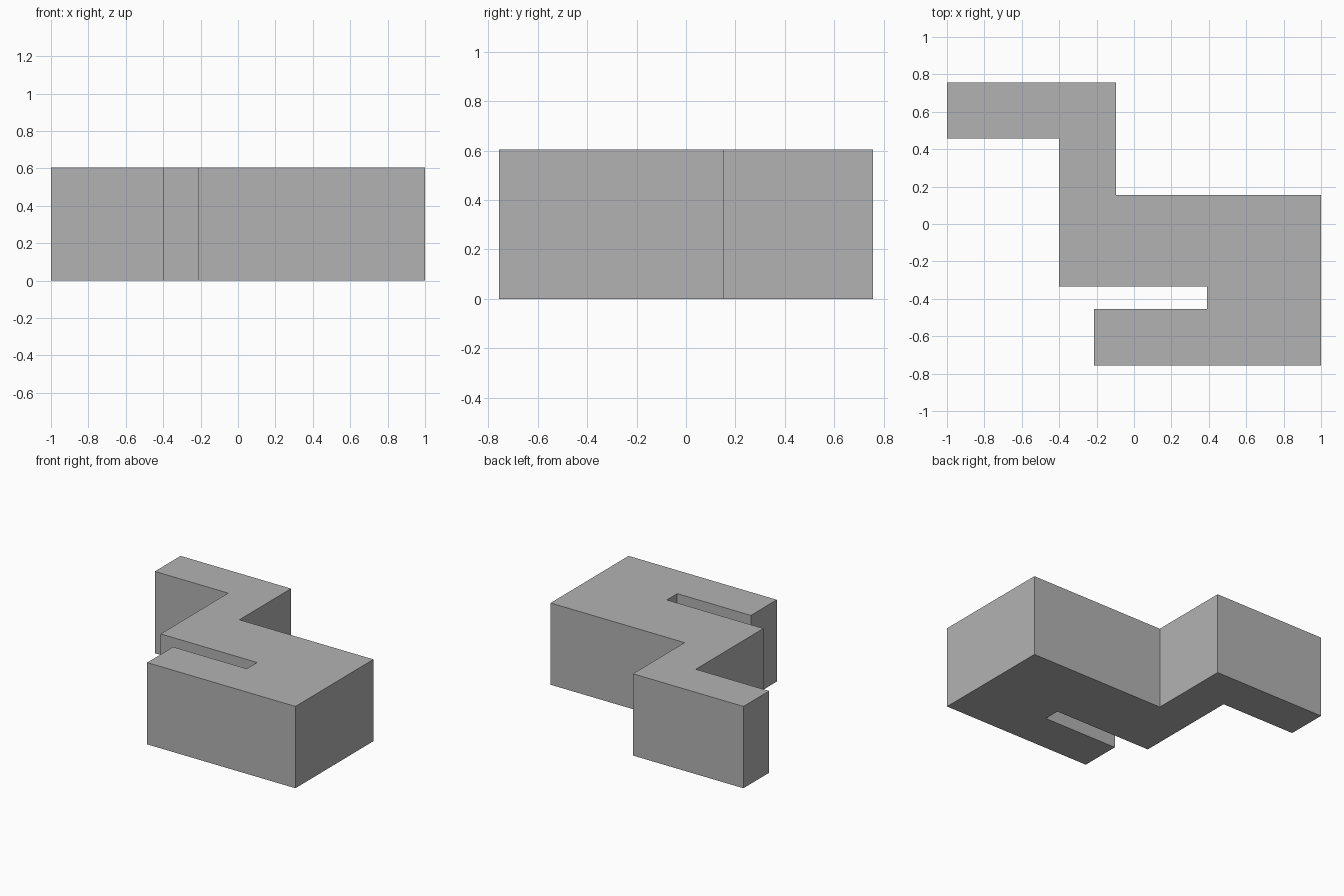
import bpy
import bmesh

cube = bpy.data.objects.get("Cube")
if cube:
    bpy.data.objects.remove(cube, do_unlink=True)

HEIGHT = 0.605

# Plain grey material
grey = bpy.data.materials.new("plain grey")
grey.use_nodes = True
colour = (0.45, 0.45, 0.45, 1)
grey.diffuse_color = colour
grey.node_tree.nodes["Principled BSDF"].inputs["Base Color"].default_value = colour


def extruded_block(name, outline, height, material):
    """Raise a flat outline from the ground into a solid prism."""
    bm = bmesh.new()
    base = bm.faces.new([bm.verts.new((x, y, 0)) for x, y in outline])
    raised = bmesh.ops.extrude_face_region(bm, geom=[base], use_keep_orig=True)
    top = [g for g in raised["geom"] if isinstance(g, bmesh.types.BMVert)]
    bmesh.ops.translate(bm, verts=top, vec=(0, 0, height))
    bmesh.ops.recalc_face_normals(bm, faces=bm.faces)
    mesh = bpy.data.meshes.new(name)
    bm.to_mesh(mesh)
    bm.free()
    mesh.materials.append(material)
    obj = bpy.data.objects.new(name, mesh)
    bpy.context.collection.objects.link(obj)
    return obj


# Stepped plan: back arm, neck, main body, slot and front arm
plan = [
    (-1, 0.757), (-1, 0.457), (-0.4, 0.457),
    (-0.4, -0.333), (0.39, -0.333), (0.39, -0.454),
    (-0.213, -0.454), (-0.213, -0.757), (1, -0.757),
    (1, 0.154), (-0.096, 0.154), (-0.096, 0.757),
]
extruded_block("stepped_block", plan, HEIGHT, grey)
